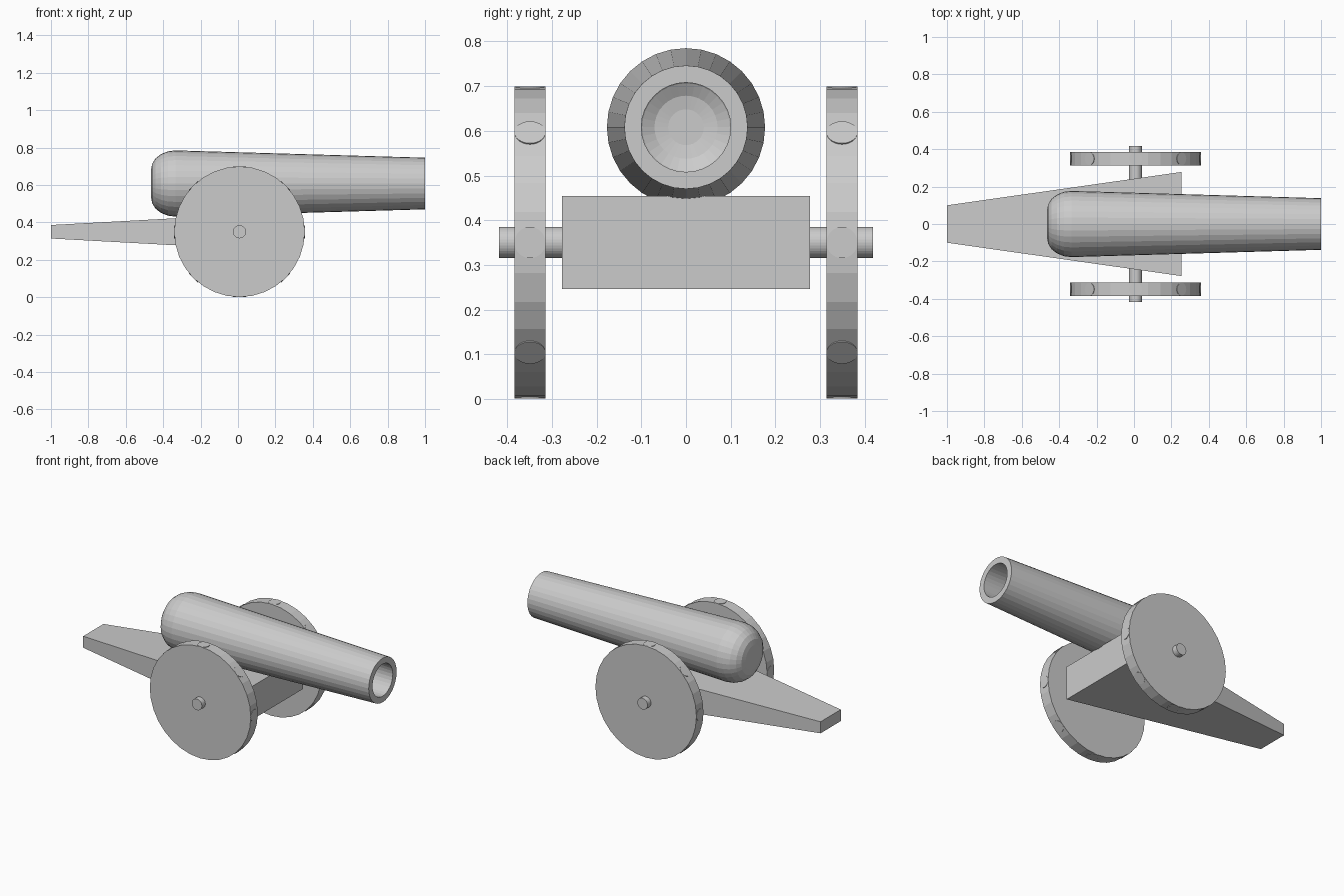
import bpy, bmesh, math
from mathutils import Matrix, Vector

if "Cube" in bpy.data.objects:
    bpy.data.objects.remove(bpy.data.objects["Cube"])

AX, AZ = 0.008, 0.35          # wheel centre
BZ = 0.608                    # barrel axis height

grey = bpy.data.materials.new("plain grey")
grey.diffuse_color = (0.6, 0.6, 0.6, 1)
grey.use_nodes = True
grey.node_tree.nodes["Principled BSDF"].inputs["Base Color"].default_value = grey.diffuse_color


def finish(name, bm):
    bmesh.ops.recalc_face_normals(bm, faces=bm.faces[:])
    me = bpy.data.meshes.new(name)
    bm.to_mesh(me)
    bm.free()
    me.materials.append(grey)
    ob = bpy.data.objects.new(name, me)
    bpy.context.collection.objects.link(ob)
    return ob


def add_cylinder(bm, centre, direction, radius, length, sides=32, spin=0.0):
    rot = Vector(direction).to_track_quat('Z', 'Y').to_matrix().to_4x4()
    bmesh.ops.create_cone(bm, cap_ends=True, segments=sides, radius1=radius, radius2=radius,
                          depth=length, matrix=Matrix.Translation(centre) @ rot @ Matrix.Rotation(spin, 4, 'Z'))


# Barrel: hollow tapered tube with a rounded breech, turned around the x axis
def breech(x0, flat, full, depth, n=5):
    """Rounded profile from the flat end disc to the full radius."""
    pts = []
    for i in range(n + 1):
        a = math.pi / 2 * i / n
        pts.append((x0 + depth * (1 - math.cos(a)), flat + (full - flat) * math.sin(a)))
    return pts


outer = [(-0.465, 0)] + breech(-0.465, 0.075, 0.177, 0.13) + [(1.0, 0.138)]
inner = [(1.0, 0.10)] + breech(-0.427, 0.04, 0.139, 0.11)[::-1] + [(-0.427, 0)]
bm = bmesh.new()
vs = [bm.verts.new((x, 0, BZ + r)) for x, r in outer + inner]
es = [bm.edges.new(p) for p in zip(vs, vs[1:])]
bmesh.ops.spin(bm, geom=vs + es, cent=(0, 0, BZ), axis=(1, 0, 0), angle=2 * math.pi, steps=32)
bmesh.ops.remove_doubles(bm, verts=bm.verts[:], dist=1e-4)
finish("barrel", bm)

# Carriage: block tapering towards the tail
bm = bmesh.new()
bmesh.ops.create_cube(bm, size=2)
for v in bm.verts:
    x, hy, hz = (0.253, 0.278, 0.104) if v.co.x > 0 else (-1.0, 0.10, 0.036)
    v.co = (x, v.co.y * hy, AZ + v.co.z * hz)
finish("carriage", bm)

# Axle
bm = bmesh.new()
add_cylinder(bm, (AX, 0, AZ), (0, 1, 0), 0.035, 0.836)
finish("axle", bm)

# Wheels: solid discs with spoke ends just showing in the rim
for side, label in ((-1, "front"), (1, "back")):
    centre = (AX, side * 0.349, AZ)
    bm = bmesh.new()
    add_cylinder(bm, centre, (0, 1, 0), 0.349, 0.07)
    finish(label + "_wheel", bm)
    bm = bmesh.new()
    for k in range(4):
        a = k * math.pi / 4
        add_cylinder(bm, centre, (math.cos(a), 0, math.sin(a)), 0.0348, 0.698)
    finish(label + "_spokes", bm)
